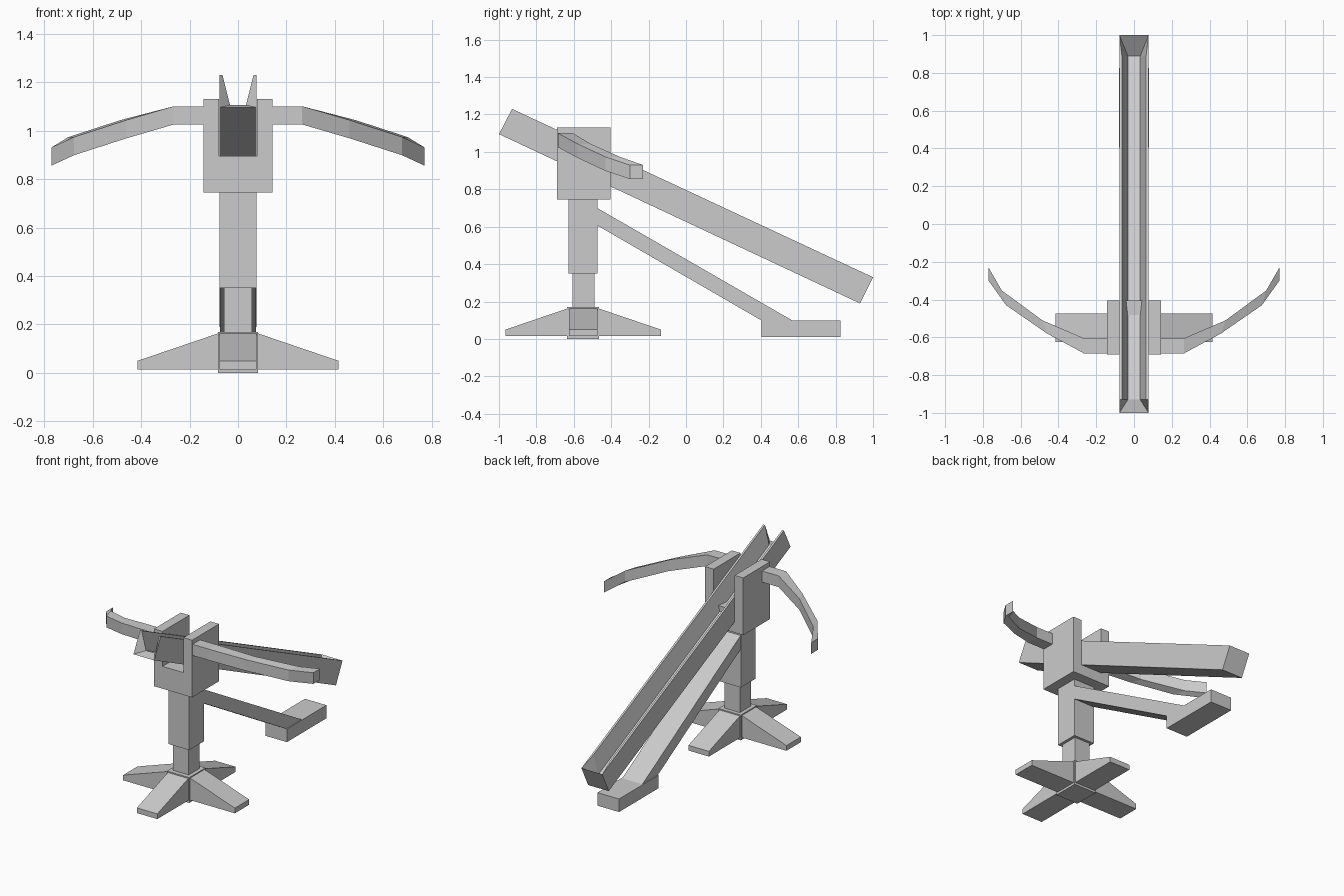
import bpy, bmesh
from mathutils import Vector, Matrix

if "Cube" in bpy.data.objects:
    bpy.data.objects.remove(bpy.data.objects["Cube"])


def build(name, verts, faces):
    me = bpy.data.meshes.new(name)
    bm = bmesh.new()
    vs = [bm.verts.new(v) for v in verts]
    for f in faces:
        bm.faces.new([vs[i] for i in f])
    bmesh.ops.recalc_face_normals(bm, faces=bm.faces)
    bm.to_mesh(me)
    bm.free()
    ob = bpy.data.objects.new(name, me)
    bpy.context.collection.objects.link(ob)
    return ob


def loft(name, rings):
    """Join equal-sized vertex rings and cap both ends."""
    n = len(rings[0])
    faces = [tuple(range(n)), tuple((len(rings) - 1) * n + i for i in range(n))]
    for r in range(len(rings) - 1):
        for i in range(n):
            j = (i + 1) % n
            faces.append((r * n + i, r * n + j, (r + 1) * n + j, (r + 1) * n + i))
    return build(name, [v for ring in rings for v in ring], faces)


def box(name, hx, y0, y1, z0, z1):
    return loft(name, [[(x, y0, z0), (x, y1, z0), (x, y1, z1), (x, y0, z1)]
                       for x in (-hx, hx)])


CY = -0.55  # post axis

# cross-shaped base
box("base_hub", 0.083, CY - 0.086, CY + 0.086, 0.0, 0.17)
leg = [(0.05, 0.015), (0.415, 0.015), (0.415, 0.05), (0.083, 0.163), (0.05, 0.163)]
for k in range(4):
    ob = loft("base_leg", [[(x, y, z) for x, z in leg] for y in (-0.076, 0.076)])
    ob.data.transform(Matrix.Translation((0, CY, 0)) @ Matrix.Rotation(k * 1.5707963, 4, 'Z'))

# post
box("lower_post", 0.058, -0.606, -0.49, 0.165, 0.36)
box("upper_post", 0.077, -0.628, -0.473, 0.35, 0.75)

# U-shaped head that cradles the stock
head = [(-0.142, 0.745), (0.142, 0.745), (0.142, 1.13), (0.078, 1.13),
        (0.078, 0.895), (-0.078, 0.895), (-0.078, 1.13), (-0.142, 1.13)]
loft("head_block", [[(x, y, z) for x, z in head] for y in (-0.69, -0.405)])

# sloping stock with a V-sided trough
front = [(0.077, -1.0, 1.095), (0.077, -0.93, 1.23), (0.064, -0.93, 1.23), (0.033, -0.93, 1.105)]
rear = [(0.077, 0.93, 0.19), (0.077, 1.0, 0.33), (0.064, 0.89, 0.381), (0.033, 0.89, 0.251)]
verts = [(s * x, y, z) for end in (front, rear) for s in (-1, 1) for x, y, z in end]
# indices: front left 0-3, front right 4-7, rear left 8-11, rear right 12-15
faces = [(0, 4, 12, 8), (3, 7, 15, 11), (0, 3, 7, 4), (8, 12, 13, 9), (9, 13, 15, 11)]
for o in (0, 4):
    faces += [(o + i, o + i + 1, o + i + 9, o + i + 8) for i in range(3)]
    faces += [(o, o + 1, o + 2, o + 3), (o + 9, o + 10, o + 11)]
build("stock", verts, faces)

# rear strut and foot
strut = [(-0.48, 0.61), (-0.48, 0.703), (0.57, 0.098), (0.405, 0.098)]
loft("strut", [[(x, y, z) for y, z in strut] for x in (-0.075, 0.075)])
box("rear_foot", 0.08, 0.405, 0.825, 0.01, 0.098)

# bow arms: (outer x, outer y, inner x, inner y, top z)
arm = [(0.13, -0.685, 0.13, -0.605, 1.10), (0.265, -0.685, 0.265, -0.605, 1.10),
       (0.46, -0.58, 0.485, -0.51, 1.043), (0.677, -0.43, 0.70, -0.352, 0.973),
       (0.77, -0.30, 0.77, -0.23, 0.93)]
for side, s in (("left", -1), ("right", 1)):
    loft("bow_arm_" + side, [[(s * a, b, z), (s * c, d, z), (s * c, d, z - 0.075),
                              (s * a, b, z - 0.075)] for a, b, c, d, z in arm])
